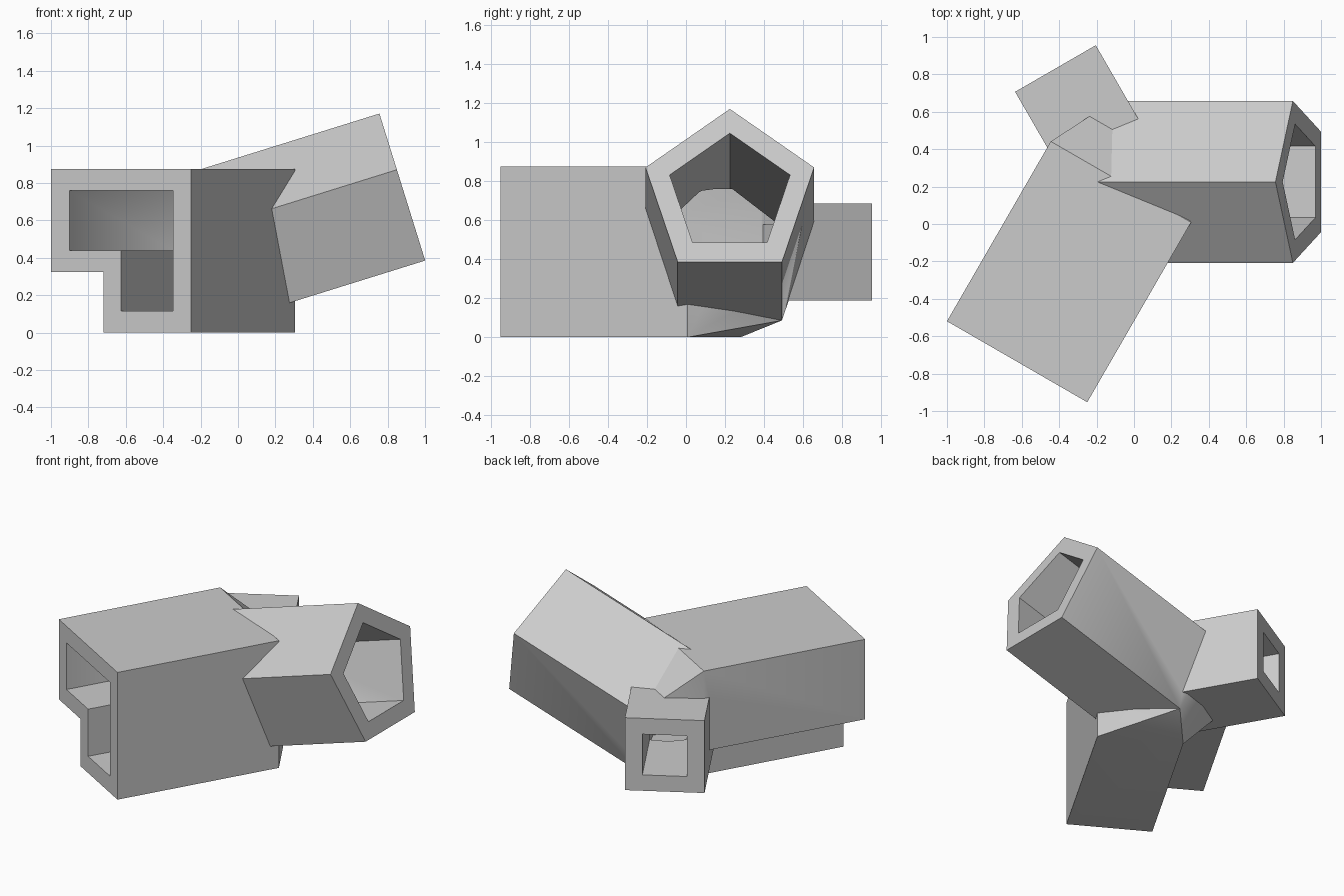
import bpy
import bmesh
from math import sin, cos, pi, radians
from mathutils import Vector

if "Cube" in bpy.data.objects:
    bpy.data.objects.remove(bpy.data.objects["Cube"], do_unlink=True)

CENTRE = Vector((-0.07, 0.225, 0.4375))
UP = Vector((0, 0, 1))
TILT = radians(17.3)

grey = bpy.data.materials.new("plain grey")
grey.use_nodes = True
grey.diffuse_color = (0.6, 0.6, 0.6, 1)
grey.node_tree.nodes["Principled BSDF"].inputs["Base Color"].default_value = (0.6, 0.6, 0.6, 1)


# Cross-sections as (across, up) points, anticlockwise
def polygon(n, r, start):
    return [(r * cos(start + 2 * pi * i / n), r * sin(start + 2 * pi * i / n)) for i in range(n)]


def ell(w, h, nx, ny):
    return [(nx, -h), (w, -h), (w, h), (-w, h), (-w, ny), (nx, ny)]


def square(s):
    return [(-s, -s), (s, -s), (s, s), (-s, s)]


# Each arm: name, direction, up, length, outer section, inner section
ARMS = [
    ("ell_arm", Vector((-sin(pi / 6), -cos(pi / 6), 0)), UP, 1.11,
     ell(0.433, 0.4375, -0.11, -0.1125), ell(0.32, 0.3225, 0, 0.002)),
    ("pentagon_arm", Vector((cos(TILT), 0, sin(TILT))), Vector((-sin(TILT), 0, cos(TILT))), 1.007,
     polygon(5, 0.455, pi / 2), polygon(5, 0.325, pi / 2)),
    ("square_arm", Vector((-sin(pi / 6), cos(pi / 6), 0)), UP, 0.70,
     square(0.249), square(0.14)),
]


def ring(section, direction, up, distance):
    side = up.cross(direction)
    return [CENTRE + direction * distance + side * a + up * b for a, b in section]


def finish(bm, name):
    bmesh.ops.recalc_face_normals(bm, faces=bm.faces[:])
    mesh = bpy.data.meshes.new(name)
    bm.to_mesh(mesh)
    bm.free()
    obj = bpy.data.objects.new(name, mesh)
    bpy.context.collection.objects.link(obj)
    obj.hide_render = True
    return obj


def prism(name, section, direction, up, length):
    bm = bmesh.new()
    near = [bm.verts.new(p) for p in ring(section, direction, up, 0)]
    far = [bm.verts.new(p) for p in ring(section, direction, up, length)]
    bm.faces.new(near)
    bm.faces.new(far)
    for i in range(len(near)):
        j = (i + 1) % len(near)
        bm.faces.new((near[i], near[j], far[j], far[i]))
    return finish(bm, name)


def hull(name, rings):
    bm = bmesh.new()
    for points in rings:
        for p in points:
            bm.verts.new(p)
    bmesh.ops.convex_hull(bm, input=bm.verts[:])
    loose = [v for v in bm.verts if not v.link_faces]
    bmesh.ops.delete(bm, geom=loose, context="VERTS")
    return finish(bm, name)


def combine(base, others, operation):
    for other in others:
        mod = base.modifiers.new(operation.lower(), "BOOLEAN")
        mod.operation = operation
        mod.solver = "EXACT"
        mod.object = other
    bpy.context.view_layer.update()
    evaluated = base.evaluated_get(bpy.context.evaluated_depsgraph_get())
    mesh = bpy.data.meshes.new_from_object(evaluated)
    base.modifiers.clear()
    base.data = mesh
    for other in others:
        bpy.data.objects.remove(other, do_unlink=True)
    return base


# Solid shape: three arms joined by a convex hub; the hollow is built the same way
def body(prefix, index, extra):
    hub = hull(prefix + "hub", [ring(a[index], a[1], a[2], 0) for a in ARMS])
    arms = [prism(prefix + a[0], a[index], a[1], a[2], a[3] + extra) for a in ARMS]
    return combine(hub, arms, "UNION")


joint = body("outer_", 4, 0)
hollow = body("inner_", 5, 0.1)
combine(joint, [hollow], "DIFFERENCE")

# Final hollow joint
joint.name = "hollow_pipe_joint"
joint.hide_render = False
joint.data.materials.clear()
joint.data.materials.append(grey)
for face in joint.data.polygons:
    face.material_index = 0
bpy.ops.object.select_all(action="DESELECT")
joint.select_set(True)
bpy.context.view_layer.objects.active = joint
bpy.ops.object.shade_smooth_by_angle(angle=radians(30))
